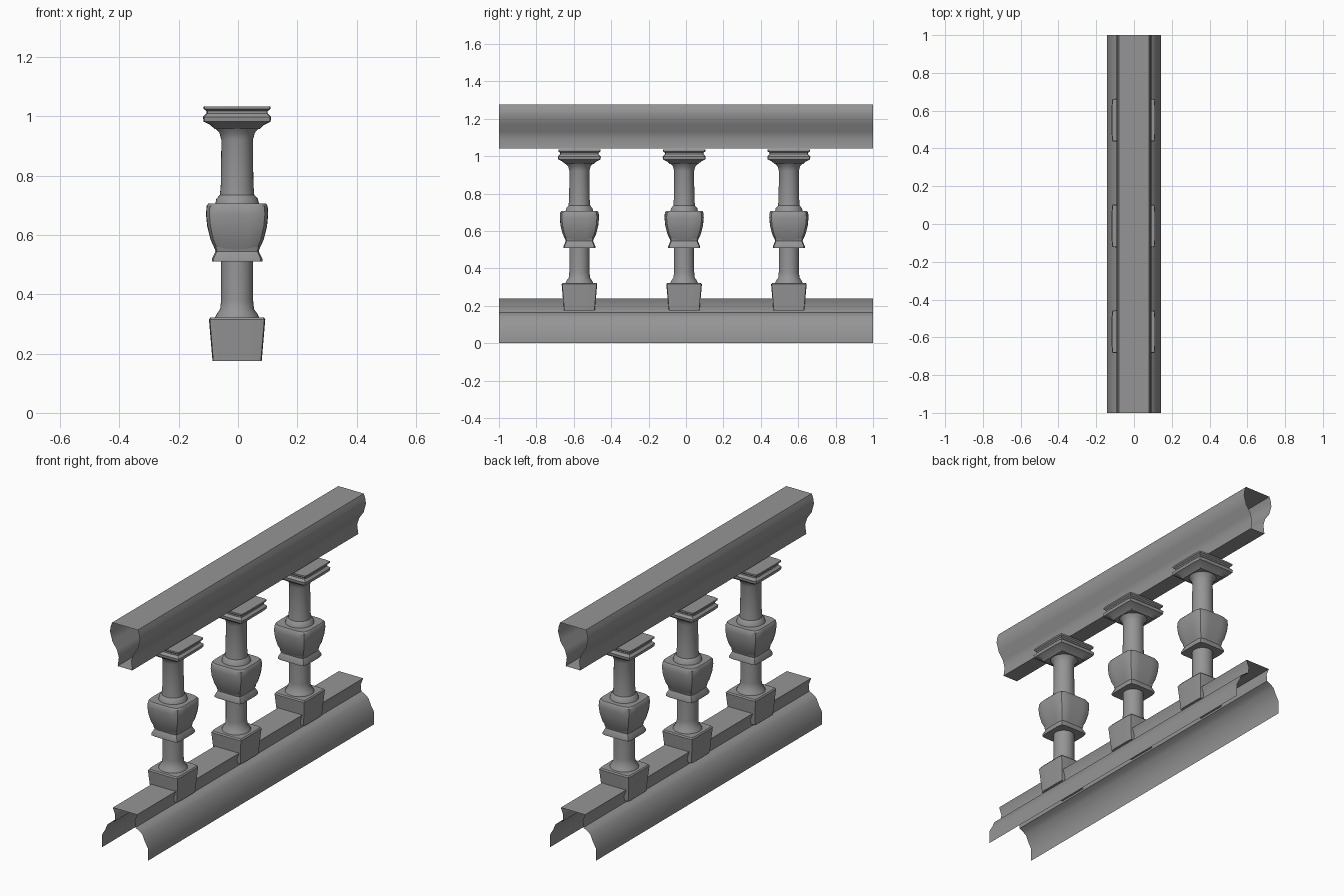
import bpy
import bmesh
import math

cube = bpy.data.objects.get("Cube")
if cube:
    bpy.data.objects.remove(cube, do_unlink=True)

stone = bpy.data.materials.new("grey stone")
stone.use_nodes = True
GREY = (0.3, 0.3, 0.3, 1)
stone.diffuse_color = GREY
stone.node_tree.nodes["Principled BSDF"].inputs["Base Color"].default_value = GREY

SIDES = 32


def finish(name, bm, angle):
    mesh = bpy.data.meshes.new(name)
    bm.to_mesh(mesh)
    bm.free()
    mesh.materials.append(stone)
    obj = bpy.data.objects.new(name, mesh)
    bpy.context.collection.objects.link(obj)
    bpy.ops.object.select_all(action="DESELECT")
    obj.select_set(True)
    bpy.context.view_layer.objects.active = obj
    bpy.ops.object.shade_smooth_by_angle(angle=math.radians(angle))
    return obj


def rail(name, half, closed):
    """Extrude a mirrored moulding profile along y, with open ends."""
    profile = half + [(-x, z) for x, z in reversed(half)]
    bm = bmesh.new()
    front = [bm.verts.new((x, -1, z)) for x, z in profile]
    back = [bm.verts.new((x, 1, z)) for x, z in profile]
    n = len(profile)
    for i in range(n if closed else n - 1):
        j = (i + 1) % n
        bm.faces.new((front[i], back[i], back[j], front[j]))
    finish(name, bm, 40)


def turned_part(name, y, rings, power):
    """Stack rings of (half width, height); a high power squares the section."""
    bm = bmesh.new()
    loops = []
    for half, z in rings:
        loop = []
        for i in range(SIDES):
            a = 2 * math.pi * i / SIDES
            c, s = math.cos(a), math.sin(a)
            r = half / (abs(c) ** power + abs(s) ** power) ** (1 / power)
            loop.append(bm.verts.new((r * c - 0.003, y + r * s, z)))
        loops.append(loop)
    for low, high in zip(loops, loops[1:]):
        for i in range(SIDES):
            j = (i + 1) % SIDES
            bm.faces.new((low[i], low[j], high[j], high[i]))
    bm.faces.new(loops[0][::-1])
    bm.faces.new(loops[-1])
    finish(name, bm, 35)


# Rails: hollow handrail, and a plinth rail open underneath
rail("top_rail", [(0.045, 1.04), (0.038, 1.09), (0.05, 1.13), (0.078, 1.17),
                  (0.092, 1.22), (0.09, 1.245), (0.079, 1.275)], True)
rail("bottom_rail", [(0.142, 0), (0.142, 0.07), (0.122, 0.105), (0.108, 0.138),
                     (0.085, 0.155), (0.064, 0.165), (0.06, 0.2), (0.075, 0.24)], False)

# Baluster sections, from foot to cap
BASE = [(0.083, 0.175), (0.095, 0.315), (0.09, 0.322)]
LOWER_SHAFT = [(0.075, 0.32), (0.068, 0.335), (0.057, 0.35), (0.054, 0.38),
               (0.054, 0.515)]
COLLAR = [(0.085, 0.51), (0.085, 0.52), (0.073, 0.545), (0.077, 0.56)]
BULB = [(0.074, 0.55), (0.09, 0.585), (0.101, 0.63), (0.105, 0.67),
        (0.103, 0.698), (0.097, 0.706)]
UPPER_SHAFT = [(0.075, 0.7), (0.07, 0.722), (0.058, 0.735), (0.055, 0.77),
               (0.053, 0.92), (0.06, 0.945), (0.078, 0.965)]
CAP = [(0.075, 0.957), (0.092, 0.972), (0.113, 0.982), (0.115, 0.998),
       (0.103, 1.01), (0.103, 1.018), (0.113, 1.025), (0.113, 1.034)]

for label, y in (("front", -0.57), ("middle", -0.01), ("back", 0.55)):
    turned_part(label + "_baluster_base", y, BASE, 20)
    turned_part(label + "_lower_shaft", y, LOWER_SHAFT, 2)
    turned_part(label + "_collar", y, COLLAR, 10)
    turned_part(label + "_bulb", y, BULB, 6)
    turned_part(label + "_upper_shaft", y, UPPER_SHAFT, 2)
    turned_part(label + "_cap", y, CAP, 24)
